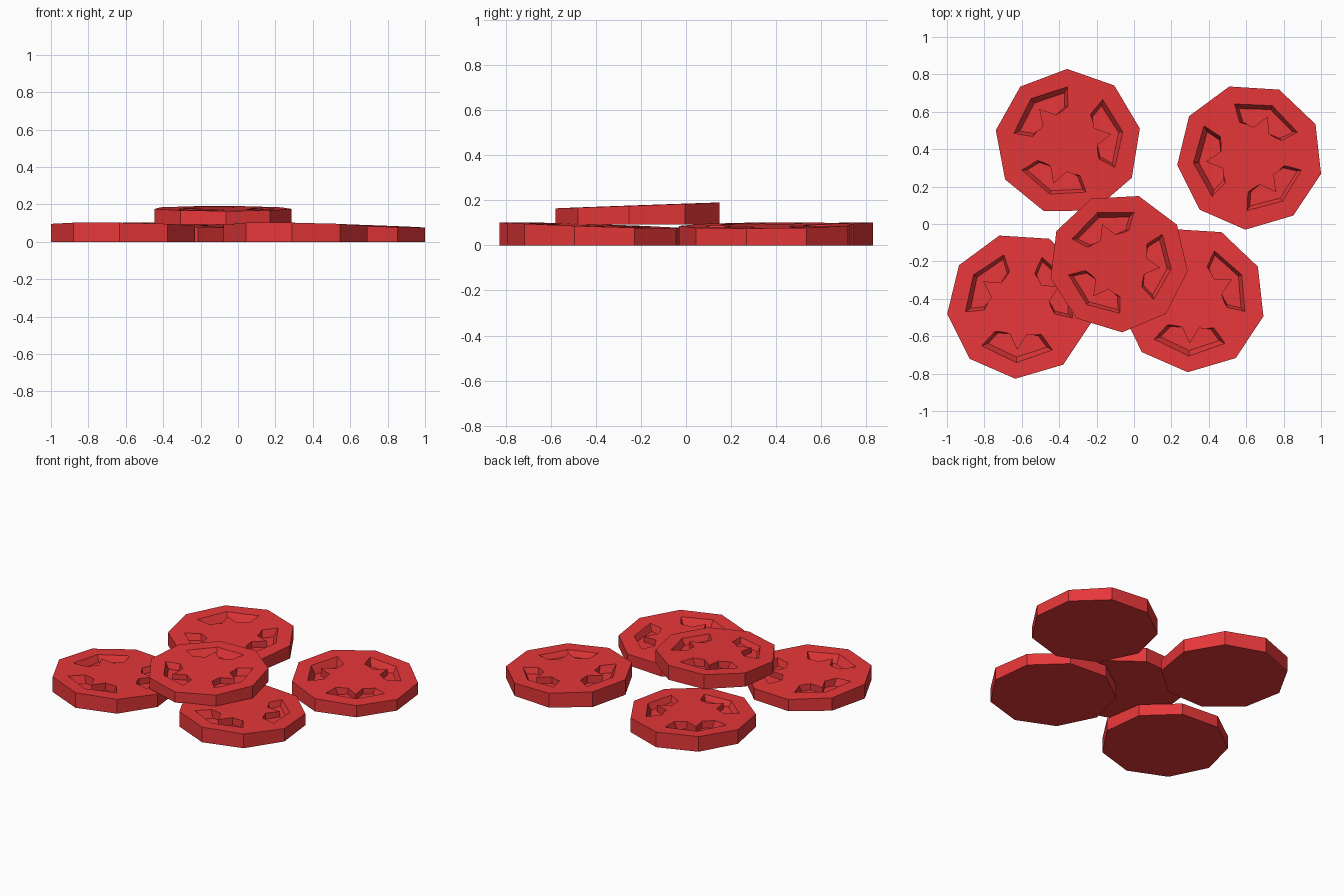
import bpy, bmesh, math

if "Cube" in bpy.data.objects:
    bpy.data.objects.remove(bpy.data.objects["Cube"])

R = 0.391          # nine-sided slice radius
SIDES = 9
FLOOR, RIM, TOP = 0.045, 0.087, 0.14   # pocket floor, rim level, cutter top

red = bpy.data.materials.new("slice_red")
red.diffuse_color = (0.8, 0.038, 0.041, 1)
red.use_nodes = True
red.node_tree.nodes["Principled BSDF"].inputs["Base Color"].default_value = red.diffuse_color


def prism(bm, lower, upper):
    """Solid between two matching rings of points."""
    a = [bm.verts.new(p) for p in lower]
    b = [bm.verts.new(p) for p in upper]
    n = len(a)
    bm.faces.new(a[::-1])
    bm.faces.new(b)
    for i in range(n):
        j = (i + 1) % n
        bm.faces.new((a[i], a[j], b[j], b[i]))


def finish(bm, name):
    bmesh.ops.recalc_face_normals(bm, faces=bm.faces)
    me = bpy.data.meshes.new(name)
    bm.to_mesh(me)
    bm.free()
    ob = bpy.data.objects.new(name, me)
    bpy.context.collection.objects.link(ob)
    return ob


# wedge-shaped slice body, thinnest at local +x
bm = bmesh.new()
ring = [(R * math.cos(math.tau * i / SIDES), R * math.sin(math.tau * i / SIDES))
        for i in range(SIDES)]
thick = lambda x: 0.075 + 0.027 * (R - x) / (R * (1 + math.cos(math.pi / SIDES)))
prism(bm, [(x, y, 0) for x, y in ring], [(x, y, thick(x)) for x, y in ring])
body = finish(bm, "slice_body")

# seed pocket half outline (radial, tangential): at rim level and at the floor
rim_half = [(0.298, 0), (0.223, 0.184), (0.147, 0.122), (0.152, 0.046), (0.235, 0)]
floor_half = [(0.275, 0), (0.212, 0.157), (0.153, 0.107), (0.152, 0.046), (0.235, 0)]
mirror = lambda h: h + [(r, -t) for r, t in h[-2:0:-1]]
rim, floor = mirror(rim_half), mirror(floor_half)
k = (TOP - FLOOR) / (RIM - FLOOR)
upper = [(f[0] + (r[0] - f[0]) * k, f[1] + (r[1] - f[1]) * k) for r, f in zip(rim, floor)]

# three pocket cutters
bm = bmesh.new()
for deg in (-40, 80, 200):
    c, s = math.cos(math.radians(deg)), math.sin(math.radians(deg))
    turn = lambda pts, z: [(r * c - t * s, r * s + t * c, z) for r, t in pts]
    prism(bm, turn(floor, FLOOR), turn(upper, TOP))
cutter = finish(bm, "pocket_cutter")
cutter.hide_render = True

# carve pockets and keep the result as a shared mesh
mod = body.modifiers.new("pockets", "BOOLEAN")
mod.operation = "DIFFERENCE"
mod.solver = "EXACT"
mod.object = cutter
dg = bpy.context.evaluated_depsgraph_get()
mesh = bpy.data.meshes.new_from_object(body.evaluated_get(dg))
mesh.name = "slice"
mesh.materials.clear()
mesh.materials.append(red)
for ob in (body, cutter):
    bpy.data.objects.remove(ob)

# placed slices: x, y, z, turn, scale
slices = {
    "slice_back_left": (-0.353, 0.438, 0, 290.7, 1),
    "slice_back_right": (0.62, 0.36, 0, 346.4, 1),
    "slice_front_left": (-0.61, -0.437, 0, 66.4, 1),
    "slice_front_right": (0.312, -0.402, 0, 66.4, 1),
    "slice_top": (-0.083, -0.207, 0.093, 273.0, 0.953),
}
for name, (x, y, z, deg, sc) in slices.items():
    ob = bpy.data.objects.new(name, mesh)
    ob.location = (x, y, z)
    ob.rotation_euler.z = math.radians(deg)
    ob.scale = (sc, sc, sc)
    bpy.context.collection.objects.link(ob)
